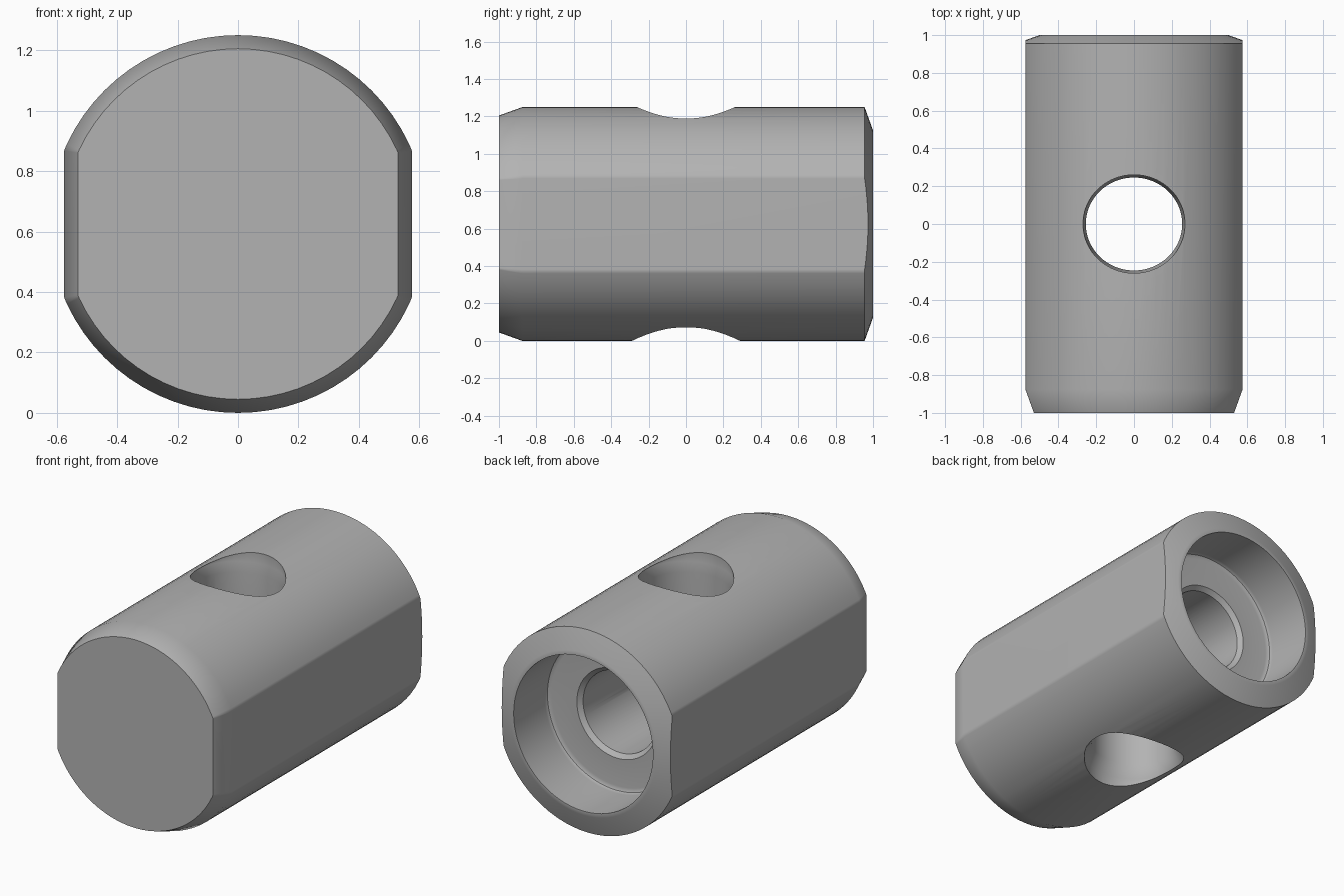
import bpy, bmesh, math
from mathutils import Matrix, Vector

if "Cube" in bpy.data.objects:
    bpy.data.objects.remove(bpy.data.objects["Cube"], do_unlink=True)

R = 0.625          # outer radius, also the height of the axis
FLAT = 0.575       # half width across the side flats
SEGMENTS = 72

steel = bpy.data.materials.new("plain grey")
steel.use_nodes = True
GREY = (0.45, 0.45, 0.45, 1)
steel.diffuse_color = GREY
steel.node_tree.nodes["Principled BSDF"].inputs["Base Color"].default_value = GREY


def make_object(name, bm):
    bmesh.ops.recalc_face_normals(bm, faces=bm.faces[:])
    mesh = bpy.data.meshes.new(name)
    bm.to_mesh(mesh)
    bm.free()
    mesh.materials.append(steel)
    obj = bpy.data.objects.new(name, mesh)
    bpy.context.collection.objects.link(obj)
    return obj


def lathe(name, profile, axis, centre):
    """Spin (radius, position along axis) points into a closed solid."""
    axis, centre = Vector(axis), Vector(centre)
    side = Vector((1, 0, 0))
    bm = bmesh.new()
    verts = [bm.verts.new(centre + side * r + axis * p) for r, p in profile]
    edges = [bm.edges.new(pair) for pair in zip(verts, verts[1:])]
    bmesh.ops.spin(bm, geom=verts + edges, cent=centre, axis=axis,
                   angle=math.tau, steps=SEGMENTS)
    bmesh.ops.remove_doubles(bm, verts=bm.verts[:], dist=1e-5)
    return make_object(name, bm)


def flat_cutter(name, sign):
    """Block that planes one side flat and bevels its front end."""
    outline = [(FLAT, 1.1), (FLAT, -0.875), (0.53, -1), (0.494, -1.1),
               (0.9, -1.1), (0.9, 1.1)]
    bm = bmesh.new()
    face = bm.faces.new([bm.verts.new((sign * x, y, -0.1)) for x, y in outline])
    top = bmesh.ops.extrude_face_region(bm, geom=[face])["geom"]
    bmesh.ops.translate(bm, vec=(0, 0, 1.5),
                        verts=[v for v in top if isinstance(v, bmesh.types.BMVert)])
    return make_object(name, bm)


# Turned body: bevelled front, conical back rim, stepped bore
body = lathe("barrel_body", [
    (0, -1), (0.58, -1), (R, -0.875), (R, 0.955), (0.5, 1), (0.475, 1),
    (0.475, 0.7), (0.467, 0.682), (0.445, 0.67), (0.275, 0.67),
    (0.25, 0.645), (0.25, 0), (0, 0)], (0, 1, 0), (0, 0, R))

# Cross hole, slightly flared where it leaves the surface
hole = lathe("cross_hole_cutter", [
    (0, -0.8), (0.31, -0.8), (0.295, -0.56), (0.255, -0.48),
    (0.255, 0.5), (0.27, 0.56), (0.27, 0.8), (0, 0.8)], (0, 0, 1), (0, 0, R))
hole.data.transform(Matrix.Diagonal((1, 0.965, 1, 1)))

cutters = [flat_cutter("left_flat_cutter", 1),
           flat_cutter("right_flat_cutter", -1), hole]

bpy.context.view_layer.objects.active = body
for cutter in cutters:
    mod = body.modifiers.new(cutter.name, 'BOOLEAN')
    mod.operation = 'DIFFERENCE'
    mod.solver = 'EXACT'
    mod.object = cutter
    bpy.ops.object.modifier_apply(modifier=mod.name)
    bpy.data.objects.remove(cutter, do_unlink=True)

# Smooth round surfaces, crisp rims, flats kept flat
bpy.ops.object.select_all(action='DESELECT')
body.select_set(True)
bpy.ops.object.shade_smooth_by_angle(angle=math.radians(30))
weighted = body.modifiers.new("even_shading", 'WEIGHTED_NORMAL')
weighted.keep_sharp = True
